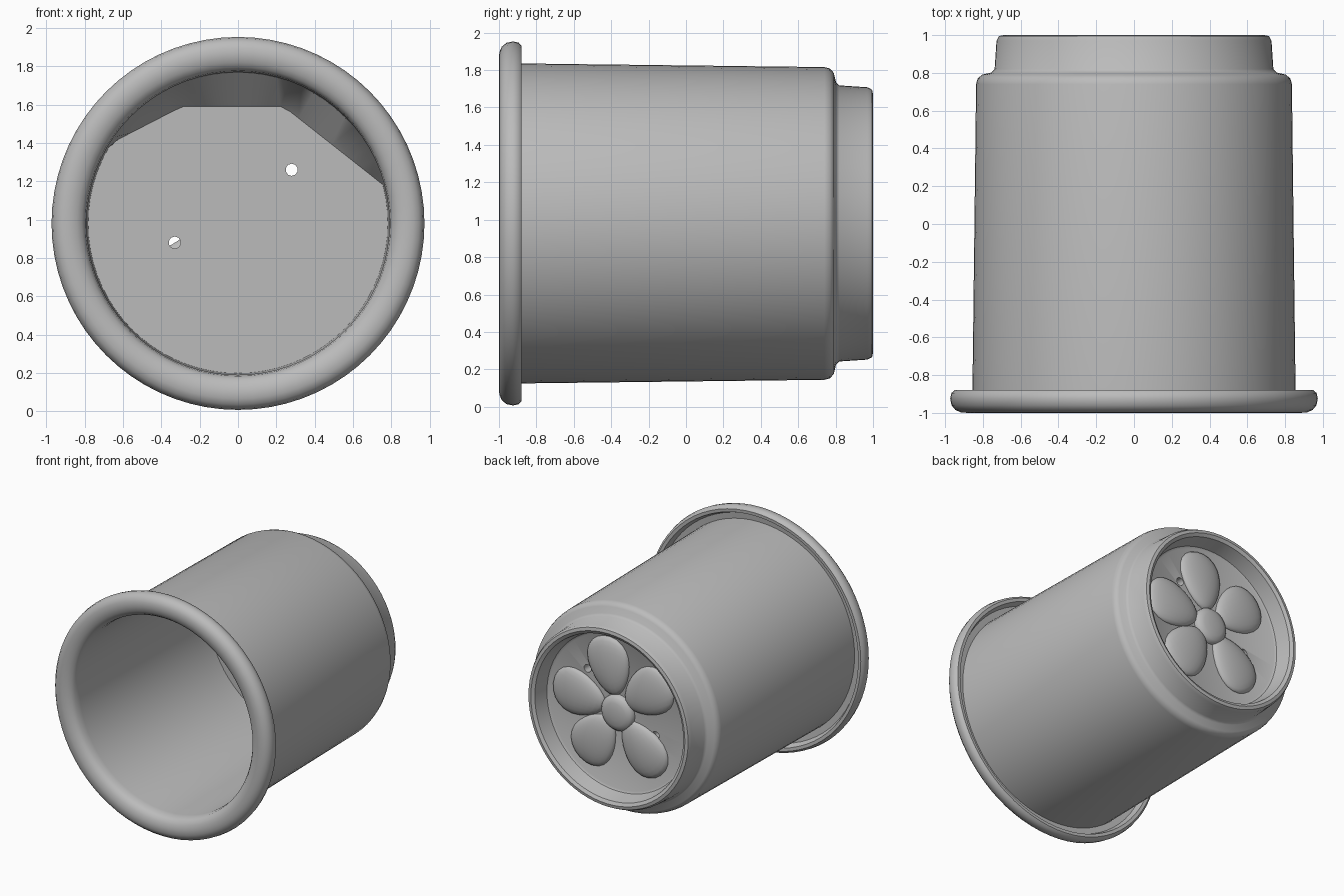
import bpy, bmesh, math
from mathutils import Matrix, Vector

cube = bpy.data.objects.get("Cube")
if cube:
    bpy.data.objects.remove(cube, do_unlink=True)

CENTER_Z = 0.98
SEGMENTS = 72

clay = bpy.data.materials.new("grey_clay")
clay.use_nodes = True
GREY = (0.5, 0.5, 0.5, 1)
clay.diffuse_color = GREY
clay.node_tree.nodes["Principled BSDF"].inputs["Base Color"].default_value = GREY


def smooth(obj):
    bpy.ops.object.select_all(action="DESELECT")
    obj.select_set(True)
    bpy.context.view_layer.objects.active = obj
    bpy.ops.object.shade_smooth_by_angle(angle=math.radians(40))


def finish(name, bm):
    """Turn a bmesh into a smooth-shaded object with the clay colour."""
    bmesh.ops.recalc_face_normals(bm, faces=bm.faces[:])
    mesh = bpy.data.meshes.new(name)
    bm.to_mesh(mesh)
    bm.free()
    mesh.materials.append(clay)
    obj = bpy.data.objects.new(name, mesh)
    bpy.context.collection.objects.link(obj)
    smooth(obj)
    return obj


def lathe(name, profile, reshape=None):
    """Revolve (radius, y) points around the pot's lying axis."""
    bm = bmesh.new()
    rings = []
    for i, (r, y) in enumerate(profile):
        if r == 0:
            rings.append([bm.verts.new((0, y, CENTER_Z))] * SEGMENTS)
            continue
        ring = []
        for k in range(SEGMENTS):
            a = math.tau * k / SEGMENTS
            x, z = r * math.cos(a), r * math.sin(a)
            if reshape:
                x, z = reshape(i, x, z)
            ring.append(bm.verts.new((x, y, z + CENTER_Z)))
        rings.append(ring)
    for a, b in zip(rings, rings[1:]):
        for k in range(SEGMENTS):
            n = (k + 1) % SEGMENTS
            bm.faces.new(list(dict.fromkeys((a[k], a[n], b[n], b[k]))))
    return finish(name, bm)


# Inner floor edge is flattened by three sloping lines at the top
CHORDS = [((0, 1), 0.61), ((0.619, 0.786), 0.627), ((-0.458, 0.889), 0.676)]
FLOOR_EDGE = 2


def flatten_floor(i, x, z):
    if i == FLOOR_EDGE:
        scale = 1
        for (nx, nz), limit in CHORDS:
            d = nx * x + nz * z
            if d > limit:
                scale = min(scale, limit / d)
        return x * scale, z * scale
    return x, z


# Pot: inner floor, inner wall, rolled rim with hollow back, outer wall,
# foot, recessed base
pot = lathe("pot", [
    (0, 0.74), (0.4, 0.74), (0.782, 0.74), (0.786, 0.57), (0.79, -0.90),
    (0.797, -0.95), (0.815, -0.975), (0.84, -0.99), (0.875, -1),
    (0.915, -0.998), (0.945, -0.985), (0.966, -0.96), (0.973, -0.925),
    (0.967, -0.895), (0.95, -0.88), (0.925, -0.882), (0.905, -0.93),
    (0.856, -0.935), (0.836, 0.74), (0.828, 0.77), (0.805, 0.79),
    (0.755, 0.802), (0.738, 0.82), (0.728, 0.97), (0.715, 0.995),
    (0.69, 1), (0.665, 0.985), (0.637, 0.87), (0.62, 0.86), (0, 0.86)],
    flatten_floor)

# Drain holes through the base
for x, z in ((0.28, 0.28), (-0.33, -0.10)):
    bm = bmesh.new()
    bmesh.ops.create_cone(bm, cap_ends=True, segments=10, radius1=0.032,
                          radius2=0.032, depth=0.4,
                          matrix=Matrix.Translation((x, 0.8, z + CENTER_Z))
                          @ Matrix.Rotation(math.pi / 2, 4, "X"))
    cutter = finish("hole_cutter", bm)
    cutter.hide_render = True
    bpy.context.view_layer.objects.active = pot
    mod = pot.modifiers.new("drain_hole", "BOOLEAN")
    mod.operation = "DIFFERENCE"
    mod.solver = "EXACT"
    mod.object = cutter
    bpy.ops.object.modifier_apply(modifier=mod.name)
    bpy.data.objects.remove(cutter, do_unlink=True)
smooth(pot)

# Raised petals in the recessed base, slightly unevenly spread
for i, degrees in enumerate((7, 78, 143, 228, 305)):
    bm = bmesh.new()
    bmesh.ops.create_uvsphere(bm, u_segments=24, v_segments=12, radius=1)
    for v in bm.verts:
        # Petals widen outward and have a soft flattened crown
        v.co = Vector((v.co.x * 0.235, v.co.y * 0.055,
                       v.co.z * 0.18 * (1 + 0.25 * v.co.x)))
    bm.transform(Matrix.Translation((0.01, 0.86, CENTER_Z + 0.02))
                 @ Matrix.Rotation(-math.radians(degrees), 4, "Y")
                 @ Matrix.Translation((0.345, 0, 0)))
    finish(f"petal_{i + 1}", bm)

# Round flower centre
lathe("flower_centre", [(0, 0.85), (0.145, 0.85), (0.142, 0.88),
                        (0.125, 0.9), (0.09, 0.912), (0.045, 0.918),
                        (0, 0.92)])
